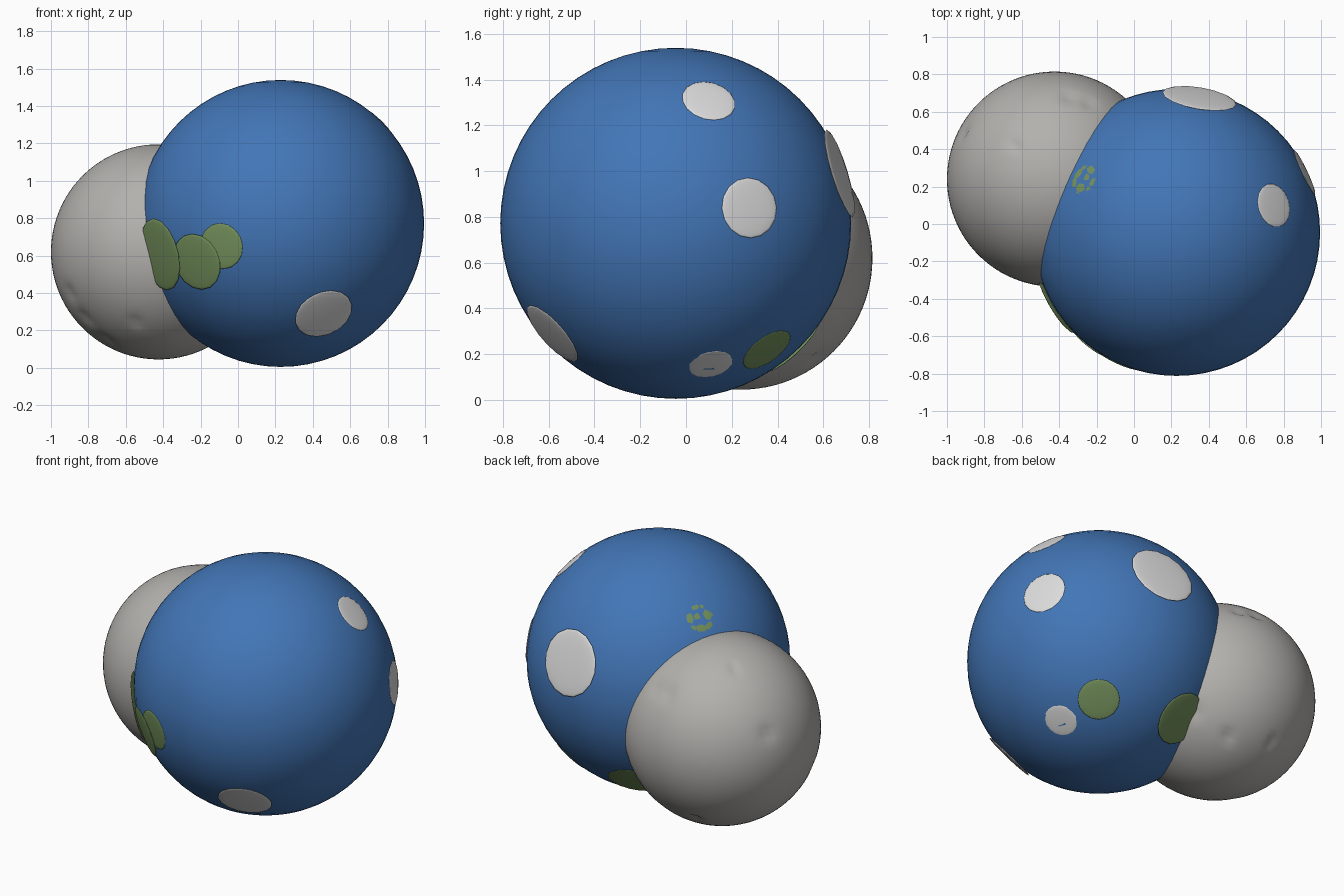
import bpy
import math
from mathutils import Vector

cube = bpy.data.objects.get("Cube")
if cube:
    bpy.data.objects.remove(cube, do_unlink=True)


def material(name, color):
    m = bpy.data.materials.new(name)
    m.use_nodes = True
    m.diffuse_color = (*color, 1)
    m.node_tree.nodes["Principled BSDF"].inputs["Base Color"].default_value = (*color, 1)
    return m


BLUE = material("ocean blue", (0.055, 0.18, 0.47))
GRAY = material("moon gray", (0.45, 0.44, 0.42))
WHITE = material("cloud white", (0.72, 0.72, 0.73))
GREEN = material("land green", (0.18, 0.29, 0.11))


def ball(name, center, radius, mat, segments=64, rings=32):
    bpy.ops.mesh.primitive_uv_sphere_add(segments=segments, ring_count=rings,
                                         radius=radius, location=center)
    ob = bpy.context.object
    ob.name = name
    ob.data.materials.append(mat)
    bpy.ops.object.shade_smooth()
    return ob


# Planet
PLANET = Vector((0.228, -0.045, 0.772))
PLANET_R = 0.767
ball("planet", PLANET, PLANET_R, BLUE)

# Moon with shallow dents: direction from its centre, dent width
MOON = Vector((-0.425, 0.24, 0.62))
moon = ball("moon", MOON, 0.575, GRAY, 96, 48)
dents = [
    ((-0.47, -0.24, -0.22), 0.06), ((-0.39, -0.23, -0.35), 0.06),
    ((-0.27, -0.18, -0.47), 0.06), ((-0.12, -0.42, -0.37), 0.04),
    ((0.08, 0.44, 0.36), 0.06), ((0.18, 0.41, 0.36), 0.05),
    ((-0.49, 0.24, 0.18), 0.06), ((-0.21, 0.18, 0.50), 0.04),
    ((0.18, 0.32, -0.44), 0.05), ((0.39, 0.27, -0.33), 0.05),
    ((-0.09, 0.39, -0.41), 0.04),
]
for v in moon.data.vertices:
    n = v.co.normalized()
    depth = 0
    for direction, width in dents:
        gap = (n - Vector(direction).normalized()).length * 0.575
        depth += 0.016 * math.exp(-(gap / width) ** 2 * 2)
    v.co -= n * depth


# Thin lens-shaped patches lying on the planet
def patch(name, point, radius, mat):
    n = (Vector(point) - PLANET).normalized()
    ob = ball(name, PLANET + n * (PLANET_R - 0.008), radius, mat, 16, 8)
    ob.scale.z = 0.075
    ob.rotation_euler = n.to_track_quat('Z', 'Y').to_euler()


clouds = [
    ((0.75, 0.10, 1.31), 0.118), ((0.92, 0.28, 0.84), 0.132),
    ((0.35, 0.67, 0.99), 0.20), ((0.46, -0.59, 0.285), 0.16),
    ((0.65, 0.11, 0.15), 0.10), ((-0.41, -0.47, 0.74), 0.075),
]
lands = [
    ((-0.09, -0.73, 0.65), 0.124), ((-0.225, -0.63, 0.565), 0.155),
    ((-0.42, -0.415, 0.605), 0.197), ((0.57, 0.36, 0.21), 0.122),
    ((0.035, 0.465, 0.235), 0.165), ((-0.27, 0.24, 1.28), 0.09),
]
for i, (point, radius) in enumerate(clouds):
    patch(f"cloud_{i + 1}", point, radius, WHITE)
for i, (point, radius) in enumerate(lands):
    patch(f"land_{i + 1}", point, radius, GREEN)
